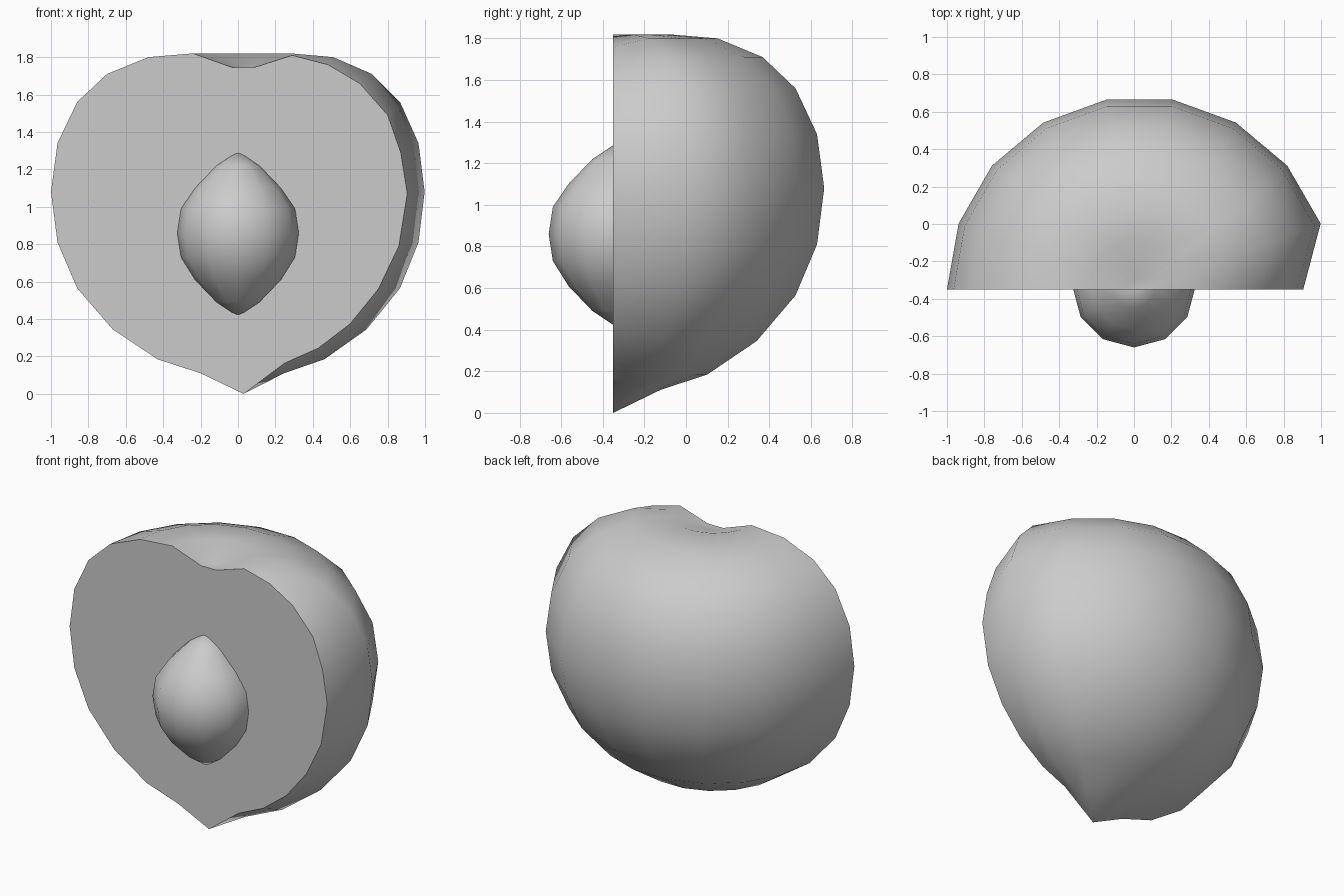
import bpy, bmesh
from math import cos, sin, radians

if "Cube" in bpy.data.objects:
    bpy.data.objects.remove(bpy.data.objects["Cube"])


def lathe(name, columns, center, step, closed, bottom_z, top_z=None, sharp=60):
    """Skin columns of (radius, z) points placed around a vertical axis."""
    cx, cy = center
    bm = bmesh.new()
    low = bm.verts.new((cx, cy, bottom_z))
    high = bm.verts.new((cx, cy, top_z))
    cols = []
    for i, pts in enumerate(columns):
        a = radians(step * i)
        cols.append([bm.verts.new((cx + r * cos(a), cy + r * sin(a), z)) for r, z in pts])
    n = len(cols)
    for i in range(n if closed else n - 1):
        a, b = cols[i], cols[(i + 1) % n]
        bm.faces.new((low, b[0], a[0]))
        for j in range(len(a) - 1):
            bm.faces.new((a[j], b[j], b[j + 1], a[j + 1]))
        bm.faces.new((a[-1], b[-1], high))
    if not closed:  # flat cut face
        bm.faces.new([low] + cols[0] + [high] + cols[-1][::-1])
    bmesh.ops.recalc_face_normals(bm, faces=bm.faces)
    me = bpy.data.meshes.new(name)
    bm.to_mesh(me)
    bm.free()
    ob = bpy.data.objects.new(name, me)
    bpy.context.collection.objects.link(ob)
    bpy.ops.object.select_all(action='DESELECT')
    ob.select_set(True)
    bpy.context.view_layer.objects.active = ob
    bpy.ops.object.shade_smooth_by_angle(angle=radians(sharp))
    return ob


# Halved fruit: round profile, with one column pulled in as the seam groove
round_profile = [(.23, .11), (.46, .185), (.70, .345), (.89, .565), (.995, .81), (1.03, 1.08),
                 (.995, 1.34), (.89, 1.56), (.73, 1.71), (.51, 1.80), (.27, 1.82), (.06, 1.745)]
groove_profile = [(.22, .165), (.40, .245), (.57, .375), (.72, .56), (.83, .79), (.875, 1.07),
                  (.84, 1.29), (.77, 1.49), (.62, 1.66), (.45, 1.76), (.26, 1.81), (.055, 1.745)]
lathe("fruit_half", [groove_profile] + [round_profile] * 9, (.03, -.35), 20, False, 0, 1.745)

# Pit: pointed oval stone set in the cut face
pit_profile = [(.12, .49), (.235, .61), (.31, .73), (.33, .86), (.31, .99), (.235, 1.10), (.12, 1.22)]
lathe("pit", [pit_profile] * 12, (0, -.33), 30, True, .41, 1.30)
